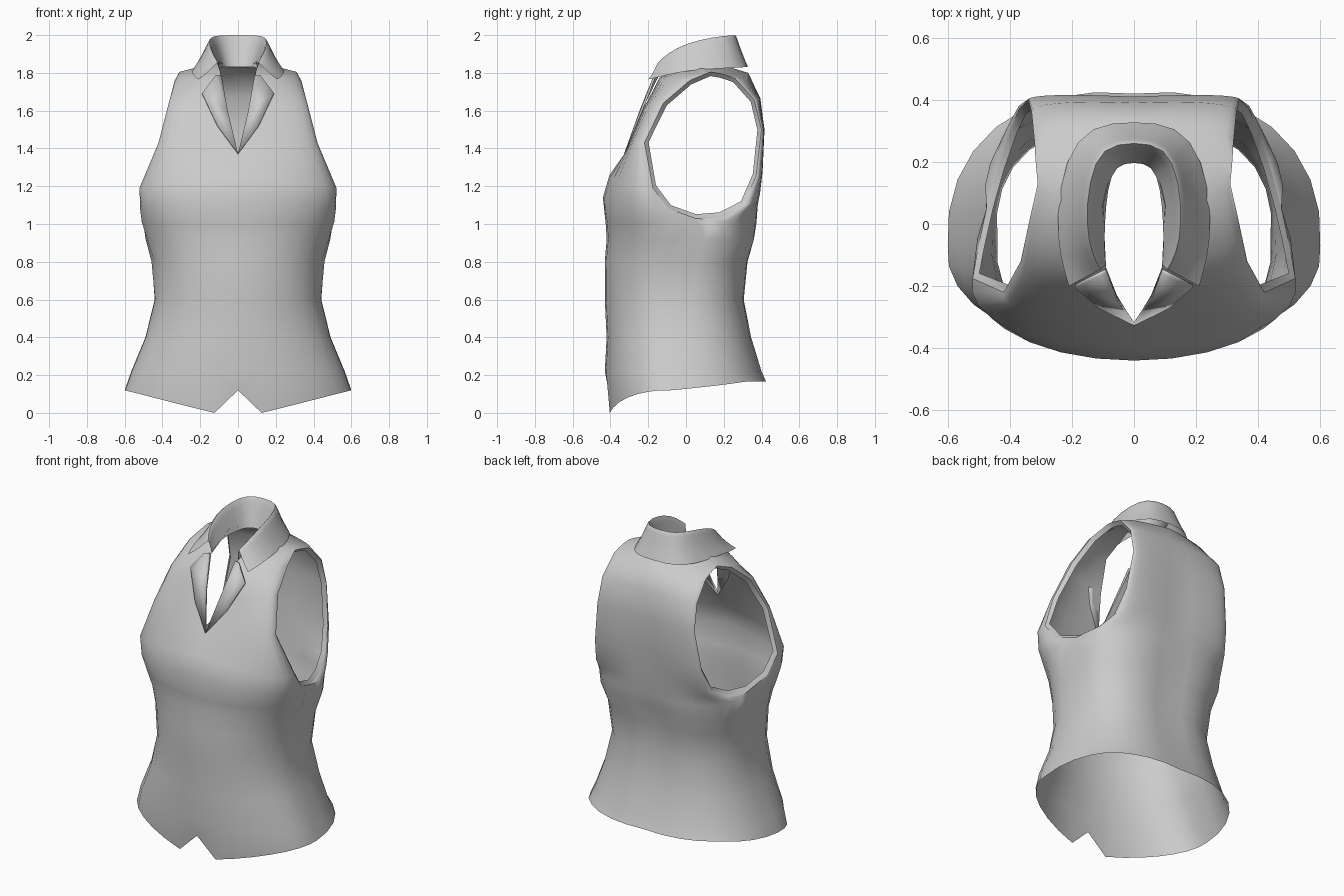
import bpy, bmesh, math
from mathutils import Vector

default_cube = bpy.data.objects.get("Cube")
if default_cube:
    bpy.data.objects.remove(default_cube, do_unlink=True)

# One plain cloth colour for the whole garment
cloth = bpy.data.materials.new("grey cloth")
cloth.use_nodes = True
grey = (0.6, 0.6, 0.6, 1)
cloth.diffuse_color = grey
cloth.node_tree.nodes["Principled BSDF"].inputs["Base Color"].default_value = grey

COLUMNS = 8


def finish(name, bm, angle=60):
    """Weld the half mesh, mirror it and shade it smooth."""
    bmesh.ops.remove_doubles(bm, verts=bm.verts, dist=0.0005)
    bmesh.ops.recalc_face_normals(bm, faces=bm.faces)
    mesh = bpy.data.meshes.new(name)
    bm.to_mesh(mesh)
    bm.free()
    mesh.materials.append(cloth)
    obj = bpy.data.objects.new(name, mesh)
    bpy.context.collection.objects.link(obj)
    mirror = obj.modifiers.new("mirror", "MIRROR")
    mirror.use_clip = True
    bpy.ops.object.select_all(action="DESELECT")
    obj.select_set(True)
    bpy.context.view_layer.objects.active = obj
    bpy.ops.object.shade_smooth_by_angle(angle=math.radians(angle))
    return obj


def add_grid(bm, rows):
    """Fill quads between neighbouring rows of points."""
    grid = [[bm.verts.new(p) for p in row] for row in rows]
    for low, high in zip(grid, grid[1:]):
        for j in range(len(low) - 1):
            bm.faces.new((low[j], low[j + 1], high[j + 1], high[j]))


def quarter(centre, side, bulge, y_bulge, power=1):
    """Rounded quarter section from the centre line to the side seam."""
    row = []
    for j in range(COLUMNS + 1):
        t = math.pi / 2 * j / COLUMNS
        s, c = math.sin(t), math.cos(t)
        swell = bulge * math.sin(2 * t)
        row.append(Vector((centre[0] + (side[0] - centre[0]) * s + swell,
                           side[1] + (centre[1] - side[1]) * c + swell * y_bulge,
                           centre[2] + (side[2] - centre[2]) * s ** power)))
    return row


# Body below the armholes: height, side x, side y, front y, back y, front and back bulge
lower = [(.12, .6, -.07, -.41, .42, .02, .02), (.22, .565, -.07, -.43, .395, .02, .02),
         (.4, .49, -.06, -.42, .335, .02, .025), (.6, .44, -.05, -.43, .295, .02, .025),
         (.8, .455, -.02, -.43, .315, .03, .025), (.92, .475, .02, -.42, .345, .06, .03)]

# Panels beside the armholes: centre or neck edge, armhole edge, bulge
armpit = (.475, .05, 1.03)
front_upper = [((0, -.44, 1.14), (.505, -.09, 1.08), .06),
               ((0, -.405, 1.26), (.52, -.175, 1.19), .03),
               ((0, -.32, 1.37), (.42, -.22, 1.43), .025),
               ((.055, -.23, 1.6), (.365, -.12, 1.64), .02),
               ((.09, -.14, 1.775), (.335, .02, 1.76), 0),
               ((.1, .06, 1.86), (.31, .13, 1.805), 0)]
back_upper = [((0, .375, 1.12), (.44, .18, 1.04), .03),
              ((0, .385, 1.21), (.4, .3, 1.1), .025),
              ((0, .395, 1.32), (.37, .37, 1.25), .02),
              ((0, .41, 1.5), (.34, .4, 1.5), .01),
              ((0, .39, 1.67), (.33, .36, 1.66), .01),
              ((0, .33, 1.8), (.32, .26, 1.77), 0),
              ((0, .215, 1.835), (.318, .22, 1.785), 0),
              ((.07, .19, 1.84), (.315, .18, 1.797), 0),
              ((.1, .06, 1.86), (.31, .13, 1.805), 0)]

front_rows = [quarter((0, f, z), (x, y, z), b, 0) for z, x, y, f, k, b, d in lower]
back_rows = [quarter((0, k, z), (x, y, z), d, 1.8) for z, x, y, f, k, b, d in lower]
front_rows.append(quarter((0, -.425, 1), armpit, .1, 0, 12))
back_rows.append(quarter((0, .365, 1), armpit, .035, 1, 12))
front_rows += [quarter(n, a, b, 0) for n, a, b in front_upper]
back_rows += [quarter(n, a, b, .8) for n, a, b in back_upper]

# Hem dips toward the front with a centre notch, and rises at the back
for j in range(1, COLUMNS + 1):
    front_rows[0][j].z = max(0, .12 * (front_rows[0][j].x - .13) / .47)
for j in range(COLUMNS):
    back_rows[0][j].z = .12 + .045 * min(1, 2 * (1 - j / COLUMNS))

bm = bmesh.new()
add_grid(bm, front_rows)
add_grid(bm, back_rows)
finish("blouse_body", bm)

# Armhole facing turned inward around each opening
start = len(lower)
loop = [r[-1] for r in front_rows[start:]] + [r[-1] for r in back_rows[:start:-1]]
loop = loop + [loop[0]]
middle = sum(loop[:-1], Vector()) / (len(loop) - 1)
inner = []
for p in loop:
    toward = middle - p
    toward.x = 0
    inner.append(p + toward.normalized() * .022 - Vector((.022, 0, 0)))
bm = bmesh.new()
add_grid(bm, [loop, inner])
finish("armhole_facing", bm)

# Collar stations from back to front: stand base, fold ridge, outer edge
stations = [((0, .2, 1.83), (0, .265, 2.01), (0, .33, 1.835)),
            ((.06, .19, 1.83), (.105, .25, 2.01), (.14, .322, 1.83)),
            ((.085, .12, 1.83), (.145, .14, 2.0), (.225, .21, 1.825)),
            ((.095, 0, 1.83), (.155, 0, 1.965), (.25, .02, 1.815)),
            ((.095, -.09, 1.81), (.135, -.1, 1.91), (.24, -.1, 1.79)),
            ((.09, -.13, 1.78), (.105, -.145, 1.86), (.21, -.2, 1.765))]
rows = []
for base, ridge, edge in stations:
    base, ridge, edge = Vector(base), Vector(ridge), Vector(edge)
    rows.append([base, ridge.lerp(base, .2), ridge, ridge.lerp(edge, .15),
                 ridge.lerp(edge, .55) - Vector((0, 0, .01)), edge])
bm = bmesh.new()
add_grid(bm, rows)
collar = finish("collar", bm)
rounding = collar.modifiers.new("rounding", "SUBSURF")
rounding.levels = rounding.render_levels = 1
rounding.boundary_smooth = "PRESERVE_CORNERS"

# Lapels folded back along the open neckline
fold = [(0, -.322, 1.37), (.055, -.24, 1.6), (.09, -.15, 1.785)]
outer = [(.11, -.268, 1.52), (.19, -.2, 1.69), (.12, -.165, 1.785)]
bm = bmesh.new()
f = [bm.verts.new(p) for p in fold]
o = [bm.verts.new(p) for p in outer]
for corners in ((f[0], o[0], f[1]), (f[1], o[0], o[1], o[2]), (f[1], o[2], f[2])):
    bm.faces.new(corners)
lapel = finish("lapels", bm, 30)
thick = lapel.modifiers.new("thickness", "SOLIDIFY")
thick.thickness = .012
thick.offset = 0
